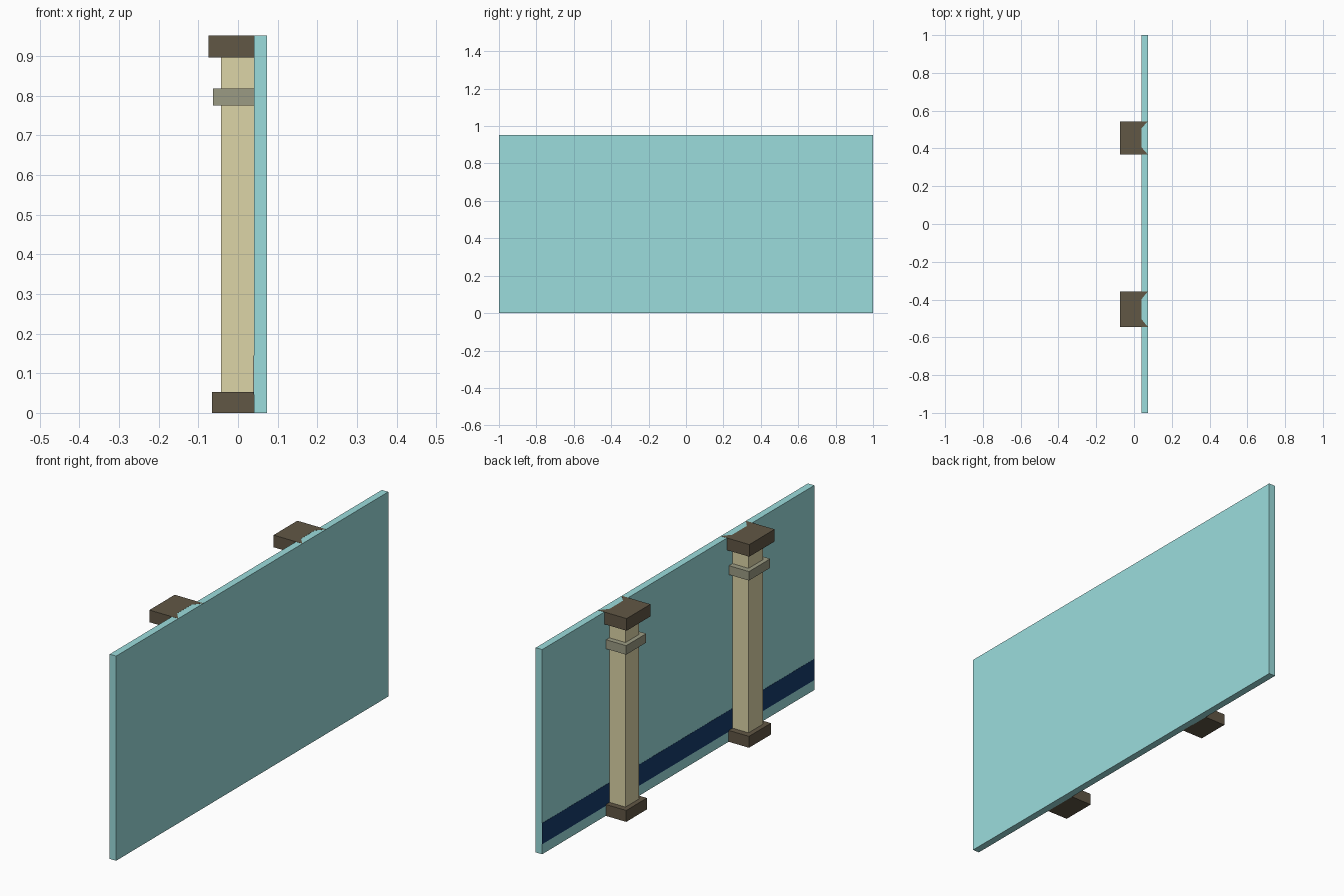
import bpy, bmesh

if "Cube" in bpy.data.objects:
    bpy.data.objects.remove(bpy.data.objects["Cube"])


def material(name, rgb):
    m = bpy.data.materials.new(name)
    m.diffuse_color = (*rgb, 1)
    m.use_nodes = True
    m.node_tree.nodes["Principled BSDF"].inputs["Base Color"].default_value = m.diffuse_color
    return m


TEAL = material("teal_plaster", (0.33, 0.72, 0.72))
NAVY = material("navy_band", (0.008, 0.045, 0.155))
BROWN = material("brown_stone", (0.12, 0.095, 0.06))
CREAM = material("cream_stone", (0.72, 0.66, 0.39))
GREY = material("grey_stone", (0.33, 0.33, 0.23))

FACE = 0.04     # wall face carrying the pillars
BACK = 0.073    # plain wall face
TOP = 0.952


def prism(name, outline, z0, z1, mat, top_mat=None):
    """Extrude an xy outline (counter-clockwise) from z0 to z1."""
    bm = bmesh.new()
    base = bm.faces.new([bm.verts.new((x, y, z0)) for x, y in outline])
    ext = bmesh.ops.extrude_face_region(bm, geom=[base], use_keep_orig=True)
    for v in ext["geom"]:
        if isinstance(v, bmesh.types.BMVert):
            v.co.z = z1
    bmesh.ops.recalc_face_normals(bm, faces=bm.faces[:])
    me = bpy.data.meshes.new(name)
    me.materials.append(mat)
    if top_mat:
        me.materials.append(top_mat)
        for f in bm.faces:
            if all(v.co.z == z1 for v in f.verts):
                f.material_index = 1
    bm.to_mesh(me)
    bm.free()
    ob = bpy.data.objects.new(name, me)
    bpy.context.collection.objects.link(ob)
    return ob


def box(name, x0, x1, yc, w, z0, z1, mat):
    h = w / 2
    return prism(name, [(x0, yc - h), (x1, yc - h), (x1, yc + h), (x0, yc + h)],
                 z0, z1, mat)


def pillar(tag, yc, k, top_mat):
    """Half-engaged square pillar; k scales its width along the wall."""
    end = FACE + 0.002
    box(tag + "_base", -0.065, end, yc, 0.152 * k, 0, 0.053, BROWN)
    box(tag + "_shaft", -0.043, end, yc, 0.099 * k, 0.053, 0.896, CREAM)
    box(tag + "_collar", -0.063, end, yc, 0.147 * k, 0.776, 0.818, GREY)
    # capital keyed into the wall top with two pointed corners
    h, n = 0.0875 * k, 0.05 * k
    prism(tag + "_capital",
          [(-0.075, yc - h), (BACK - 0.0005, yc - h), (FACE, yc - n),
           (FACE, yc + n), (BACK - 0.0005, yc + h), (-0.075, yc + h)],
          0.896, TOP + 0.0005, BROWN, top_mat)


# wall slab and the painted band on its pillar side
box("wall", FACE, BACK, 0, 2.0, 0, TOP, TEAL)
box("wall_band", FACE - 0.0008, FACE + 0.001, 0, 2.0, 0.047, 0.145, NAVY)

# two pillars, the second slightly wider
pillar("left_pillar", 0.456, 1.0, TEAL)
pillar("right_pillar", -0.451, 1.063, BROWN)
